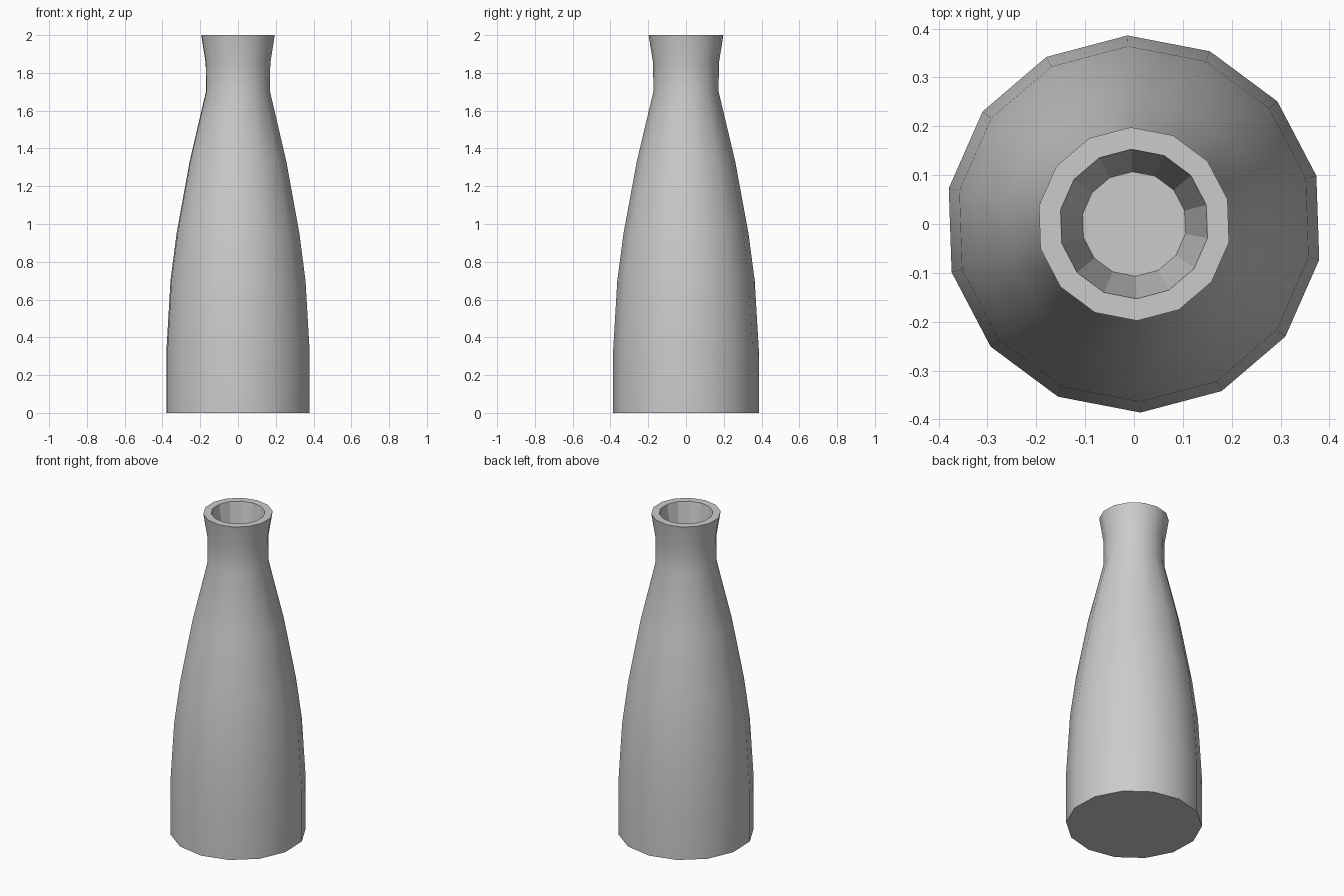
import bpy, bmesh, math

if "Cube" in bpy.data.objects:
    bpy.data.objects.remove(bpy.data.objects["Cube"])

SIDES = 14
PHASE = math.radians(-10.9)

# (radius, height): outer wall from base to lip, then rim and tapered recess
outer = [(0.386, 0), (0.386, 0.33), (0.364, 0.70), (0.331, 0.95),
         (0.261, 1.33), (0.173, 1.70), (0.174, 1.85), (0.198, 2.0)]
inner = [(0.153, 2.0), (0.107, 1.72)]

bm = bmesh.new()


def ring(r, z):
    return [bm.verts.new((r * math.cos(PHASE + i * math.tau / SIDES),
                          r * math.sin(PHASE + i * math.tau / SIDES), z))
            for i in range(SIDES)]


rings = [ring(r, z) for r, z in outer + inner]

# walls: smooth outside, flat rim and recess
for k, (a, b) in enumerate(zip(rings, rings[1:])):
    for i in range(SIDES):
        j = (i + 1) % SIDES
        face = bm.faces.new((a[i], a[j], b[j], b[i]))
        face.smooth = k < len(outer) - 1

# base and recess floor
bm.faces.new(rings[0][::-1])
bm.faces.new(rings[-1])

mesh = bpy.data.meshes.new("bottle")
bm.to_mesh(mesh)
bm.free()
bottle = bpy.data.objects.new("bottle", mesh)
bpy.context.collection.objects.link(bottle)
